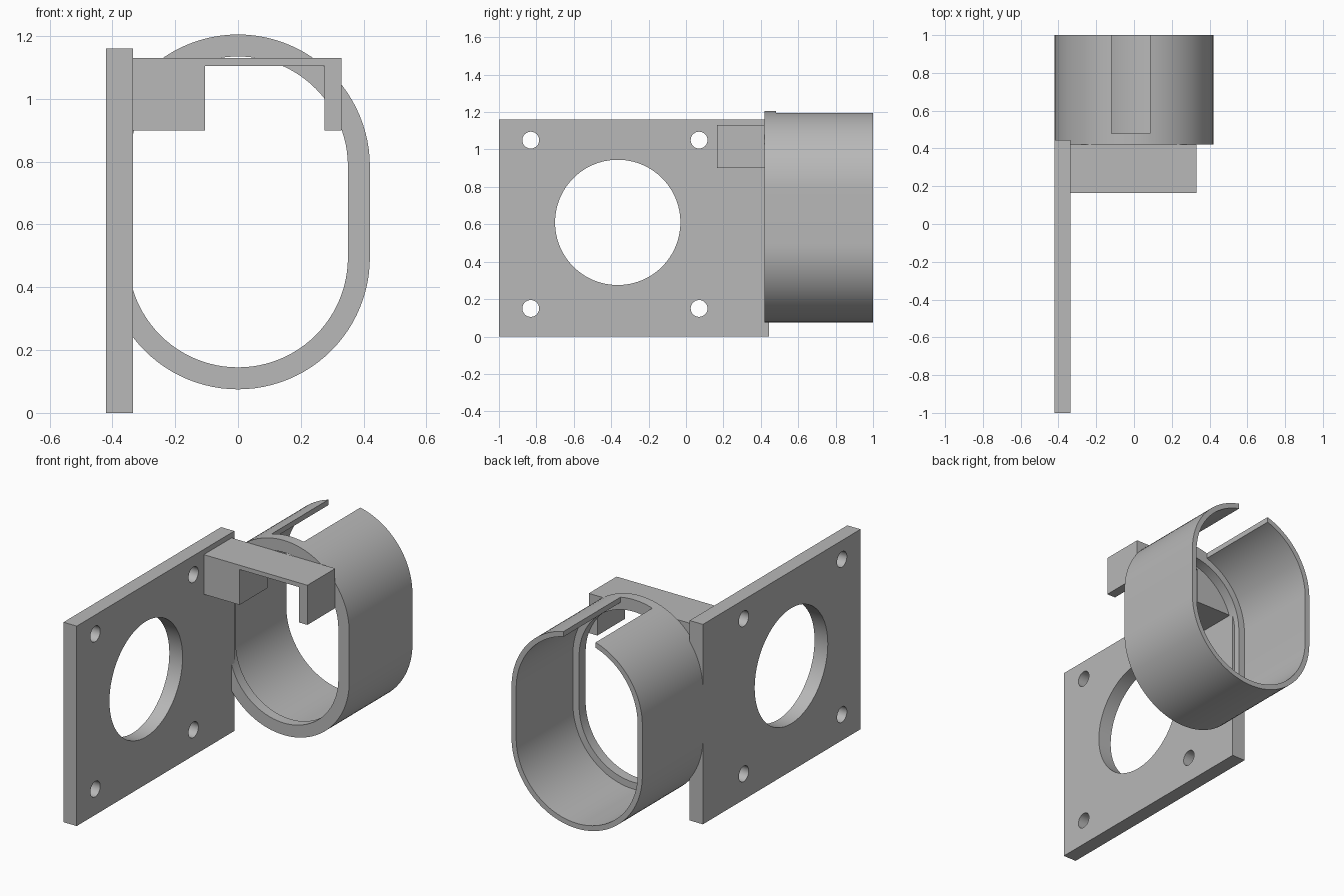
import bpy, bmesh
from math import sin, cos, pi, radians

cube = bpy.data.objects.get("Cube")
if cube:
    bpy.data.objects.remove(cube, do_unlink=True)

grey = bpy.data.materials.new("plain grey")
grey.use_nodes = True
grey.diffuse_color = (0.48, 0.48, 0.48, 1)
grey.node_tree.nodes["Principled BSDF"].inputs["Base Color"].default_value = grey.diffuse_color


def prism(name, outline, start, depth):
    """Extrude a closed outline of 3D points along the depth vector."""
    bm = bmesh.new()
    face = bm.faces.new([bm.verts.new(p) for p in outline])
    moved = bmesh.ops.extrude_face_region(bm, geom=[face])["geom"]
    bmesh.ops.translate(bm, vec=depth, verts=[v for v in moved if isinstance(v, bmesh.types.BMVert)])
    bmesh.ops.translate(bm, vec=start, verts=bm.verts)
    bmesh.ops.recalc_face_normals(bm, faces=bm.faces)
    mesh = bpy.data.meshes.new(name)
    bm.to_mesh(mesh)
    bm.free()
    mesh.materials.append(grey)
    obj = bpy.data.objects.new(name, mesh)
    bpy.context.collection.objects.link(obj)
    return obj


def box(name, x, y, z):
    outline = [(x[0], 0, z[0]), (x[1], 0, z[0]), (x[1], 0, z[1]), (x[0], 0, z[1])]
    return prism(name, outline, (0, y[0], 0), (0, y[1] - y[0], 0))


def stadium(name, radius, y0, y1, steps=48):
    """Upright rounded slot shape running along y."""
    low, high = 0.495, 0.785
    outline = []
    for centre, first in ((high, 0), (low, pi)):
        for i in range(steps + 1):
            a = first + pi * i / steps
            outline.append((radius * cos(a), 0, centre + radius * sin(a)))
    return prism(name, outline, (0, y0, 0), (0, y1 - y0, 0))


def hole(name, y, z, radius, steps):
    outline = [(0, y + radius * cos(2 * pi * i / steps), z + radius * sin(2 * pi * i / steps))
               for i in range(steps)]
    return prism(name, outline, (-0.6, 0, 0), (0.4, 0, 0))


def cut(target, cutter):
    cutter.hide_render = True
    mod = target.modifiers.new("cut", "BOOLEAN")
    mod.operation, mod.solver, mod.object = "DIFFERENCE", "EXACT", cutter
    bpy.context.view_layer.objects.active = target
    bpy.ops.object.modifier_apply(modifier=mod.name)
    bpy.data.objects.remove(cutter, do_unlink=True)


def smooth(obj):
    bpy.ops.object.select_all(action="DESELECT")
    obj.select_set(True)
    bpy.context.view_layer.objects.active = obj
    bpy.ops.object.shade_smooth_by_angle(angle=radians(30))


# Mounting plate with one large opening and four screw holes
plate = box("mounting_plate", (-0.42, -0.335), (-1, 0.445), (0, 1.16))
cut(plate, hole("large_opening", -0.365, 0.61, 0.335, 96))
for y in (-0.83, 0.07):
    for z in (0.15, 1.05):
        cut(plate, hole("screw_hole", y, z, 0.045, 32))
smooth(plate)

# Holder sleeve: thin wall with a thicker front lip and a slot along the top
sleeve = stadium("holder_sleeve", 0.42, 0.42, 1)
cut(sleeve, stadium("lip_opening", 0.35, 0.3, 1.1))
cut(sleeve, stadium("sleeve_bore", 0.39, 0.48, 1.1))
cut(sleeve, box("top_slot", (-0.12, 0.085), (0.48, 1.1), (1, 1.3)))
smooth(sleeve)

# Hooked bracket bridging from the plate across the sleeve mouth
bracket_profile = [(-0.335, 0.9), (-0.105, 0.9), (-0.105, 1.105), (0.275, 1.105),
                   (0.275, 0.9), (0.33, 0.9), (0.33, 1.13), (-0.335, 1.13)]
prism("hook_bracket", [(x, 0, z) for x, z in bracket_profile], (0, 0.165, 0), (0, 0.255, 0))
